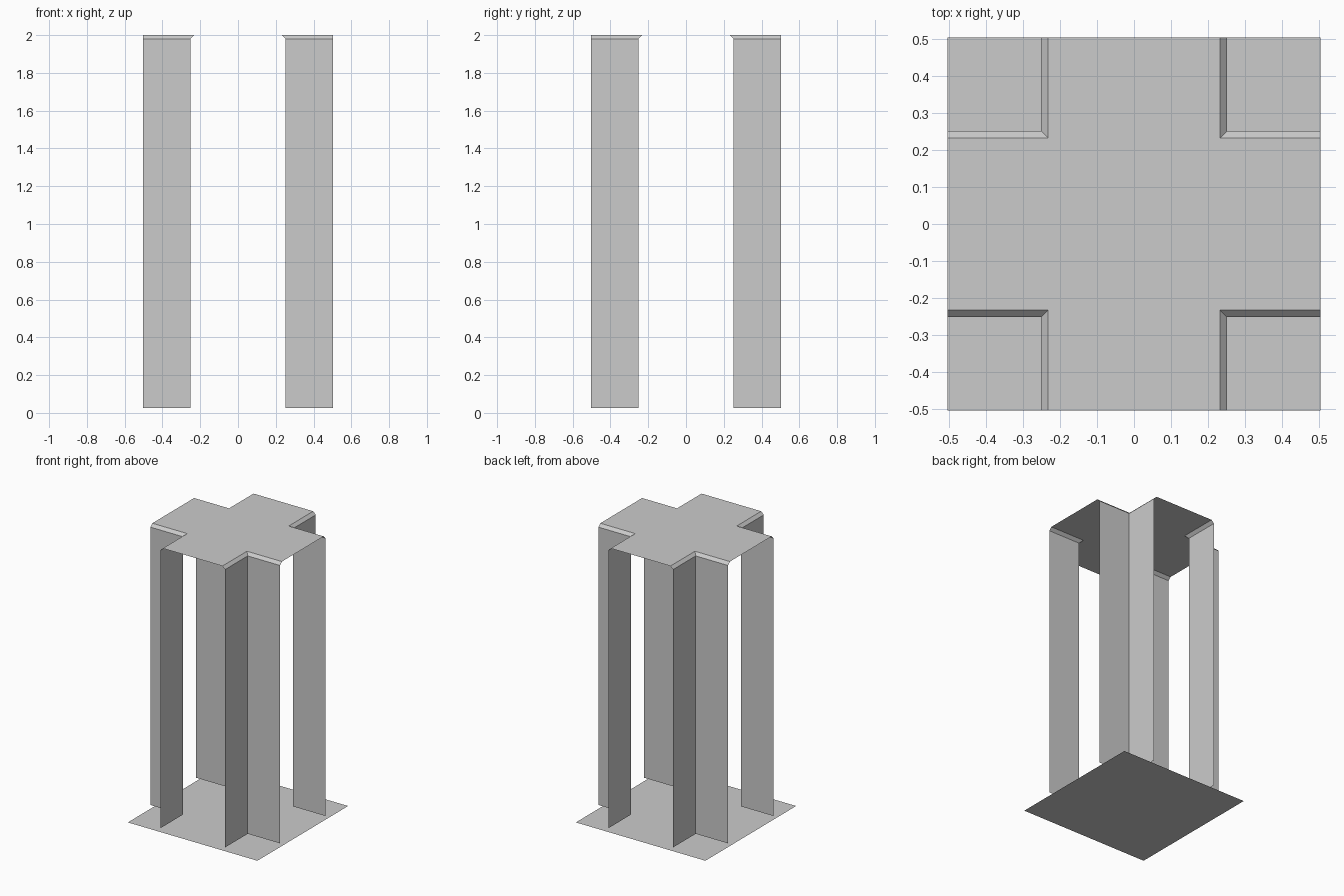
import bpy, bmesh

if "Cube" in bpy.data.objects:
    bpy.data.objects.remove(bpy.data.objects["Cube"])

HALF = 0.504      # half width of the footprint
ARM = 0.252       # half width of each arm of the cross
LIP = 0.232       # half width of the top, inside the chamfer
RINGS = [(0.026, ARM), (1.98, ARM), (2.0, LIP)]   # height, arm half width


def make_object(name, bm):
    mesh = bpy.data.meshes.new(name)
    bm.to_mesh(mesh)
    bm.free()
    obj = bpy.data.objects.new(name, mesh)
    bpy.context.collection.objects.link(obj)
    return obj


def corner(a):
    """L-shaped path around one notch of the cross."""
    return [(HALF, a), (a, a), (a, HALF)]


# Flat base sheet
bm = bmesh.new()
bmesh.ops.create_grid(bm, x_segments=1, y_segments=1, size=HALF)
make_object("base_sheet", bm)

# Four L-shaped corner walls with a chamfered top edge
bm = bmesh.new()
rows = [[bm.verts.new((x, y, z)) for x, y in corner(a)] for z, a in RINGS]
for low, high in zip(rows, rows[1:]):
    for i in range(2):
        bm.faces.new((low[i + 1], low[i], high[i], high[i + 1]))
for f in bm.faces:
    f.normal_update()
    if f.normal.x + f.normal.y < 0:
        f.normal_flip()
walls = make_object("corner_walls", bm)
mirror = walls.modifiers.new("Mirror", 'MIRROR')
mirror.use_axis = (True, True, False)
mirror.use_mirror_merge = False

# Cross-shaped top sheet, outline made by turning one notch four times
bm = bmesh.new()
outline = []
pts = corner(LIP)
for _ in range(4):
    outline += [bm.verts.new((x, y, 2.0)) for x, y in pts]
    pts = [(-y, x) for x, y in pts]
bm.faces.new(outline)
make_object("cross_top", bm)
